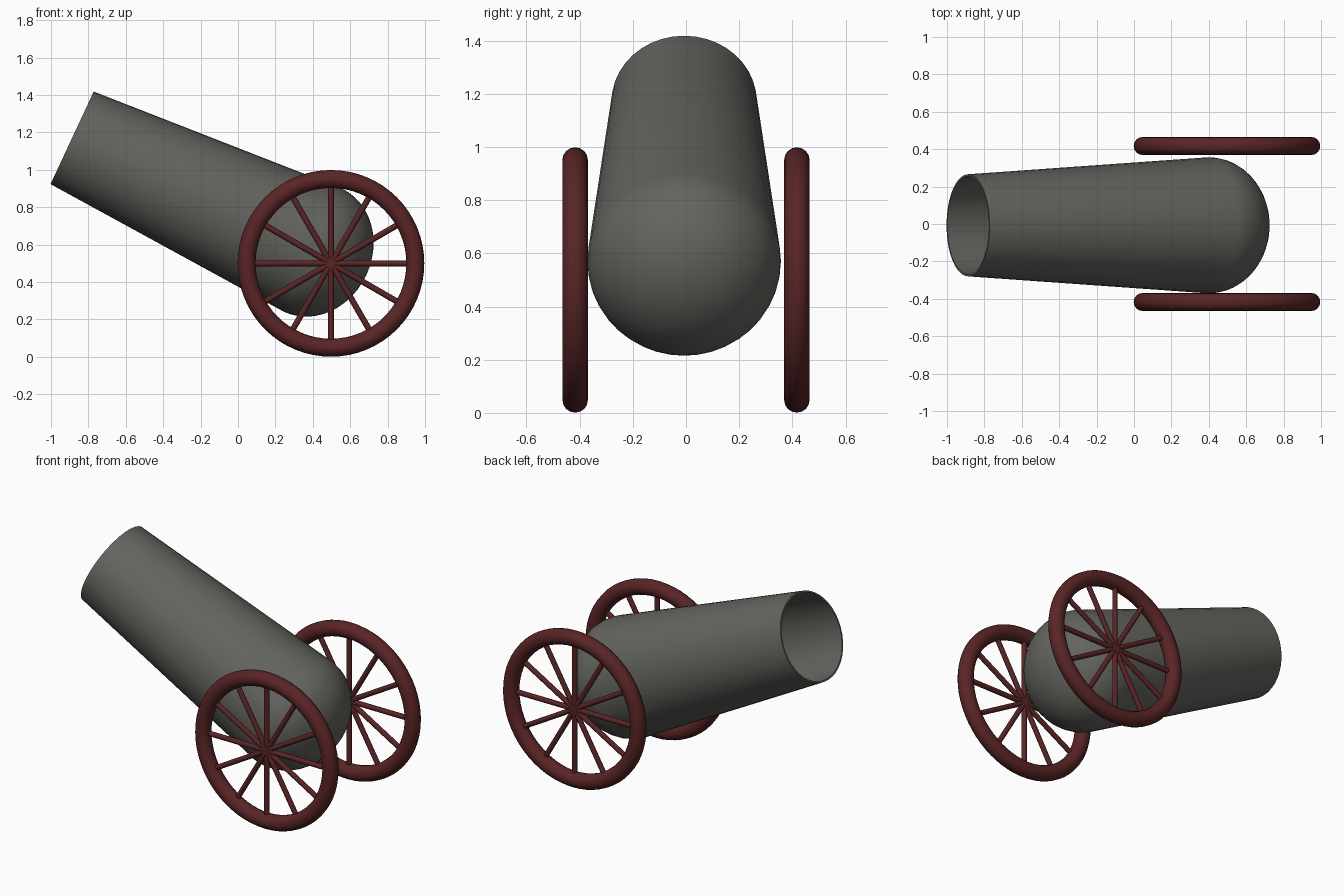
import bpy, bmesh, math
from mathutils import Matrix, Vector

if "Cube" in bpy.data.objects:
    bpy.data.objects.remove(bpy.data.objects["Cube"])


def material(name, rgb):
    m = bpy.data.materials.new(name)
    m.diffuse_color = (*rgb, 1.0)
    m.use_nodes = True
    m.node_tree.nodes["Principled BSDF"].inputs["Base Color"].default_value = m.diffuse_color
    return m


IRON = material("dark_iron_grey", (0.125, 0.125, 0.113))
RED = material("dark_red_wood", (0.10, 0.018, 0.019))


def make_object(name, bm, mat, angle=40):
    bmesh.ops.recalc_face_normals(bm, faces=bm.faces)
    mesh = bpy.data.meshes.new(name)
    bm.to_mesh(mesh)
    bm.free()
    mesh.materials.append(mat)
    ob = bpy.data.objects.new(name, mesh)
    bpy.context.collection.objects.link(ob)
    bpy.ops.object.select_all(action='DESELECT')
    ob.select_set(True)
    bpy.context.view_layer.objects.active = ob
    bpy.ops.object.shade_smooth_by_angle(angle=math.radians(angle))
    return ob


def lathe(bm, profile, segs):
    """Spin (radius, height) points around z; zero radius makes a pole."""
    rings = []
    for r, z in profile:
        if r < 1e-6:
            rings.append([bm.verts.new((0, 0, z))] * segs)
        else:
            rings.append([bm.verts.new((r * math.cos(2 * math.pi * i / segs),
                                        r * math.sin(2 * math.pi * i / segs), z))
                          for i in range(segs)])
    for a, b in zip(rings, rings[1:]):
        for i in range(segs):
            j = (i + 1) % segs
            bm.faces.new(list(dict.fromkeys((a[i], a[j], b[j], b[i]))))


# Barrel: tapered tube with a flattened dome breech and a thin-walled bore
R_BREECH, R_MUZZLE, LENGTH, DOME, WALL = 0.364, 0.273, 1.42, 0.316, 0.01


def half_profile(inset):
    pts = []
    for k in range(13):
        t = math.pi / 2 * k / 12
        pts.append(((R_BREECH - inset) * math.sin(t), -(DOME - inset) * math.cos(t)))
    pts.append((R_MUZZLE - inset, LENGTH))
    return pts


bm = bmesh.new()
lathe(bm, half_profile(0) + half_profile(WALL)[::-1], 40)
barrel = make_object("barrel", bm, IRON)
barrel.location = (0.40, -0.007, 0.571)
barrel.rotation_euler = (0, math.radians(-65), 0)

# Wheels: round rim and twelve spokes, mirrored on both sides
R_RIM, R_TUBE, R_SPOKE = 0.451, 0.048, 0.016


def torus(bm, major, minor, n, m):
    rings = []
    for i in range(n):
        a = 2 * math.pi * i / n
        ring = []
        for k in range(m):
            b = 2 * math.pi * k / m
            r = major + minor * math.cos(b)
            ring.append(bm.verts.new((r * math.cos(a), minor * math.sin(b), r * math.sin(a))))
        rings.append(ring)
    for i in range(n):
        a, b = rings[i], rings[(i + 1) % n]
        for k in range(m):
            j = (k + 1) % m
            bm.faces.new((a[k], a[j], b[j], b[k]))


for side, sy in (("front", -1), ("back", 1)):
    centre = Vector((0.497, sy * 0.417, 0.5))
    bm = bmesh.new()
    torus(bm, R_RIM, R_TUBE, 64, 16)
    make_object(side + "_wheel_rim", bm, RED).location = centre

    bm = bmesh.new()
    for i in range(6):  # each rod spans the full diameter: two spokes
        bmesh.ops.create_cone(bm, cap_ends=True, segments=12, radius1=R_SPOKE,
                              radius2=R_SPOKE, depth=2 * R_RIM,
                              matrix=Matrix.Rotation(math.pi * i / 6, 4, 'Y'))
    make_object(side + "_wheel_spokes", bm, RED).location = centre
